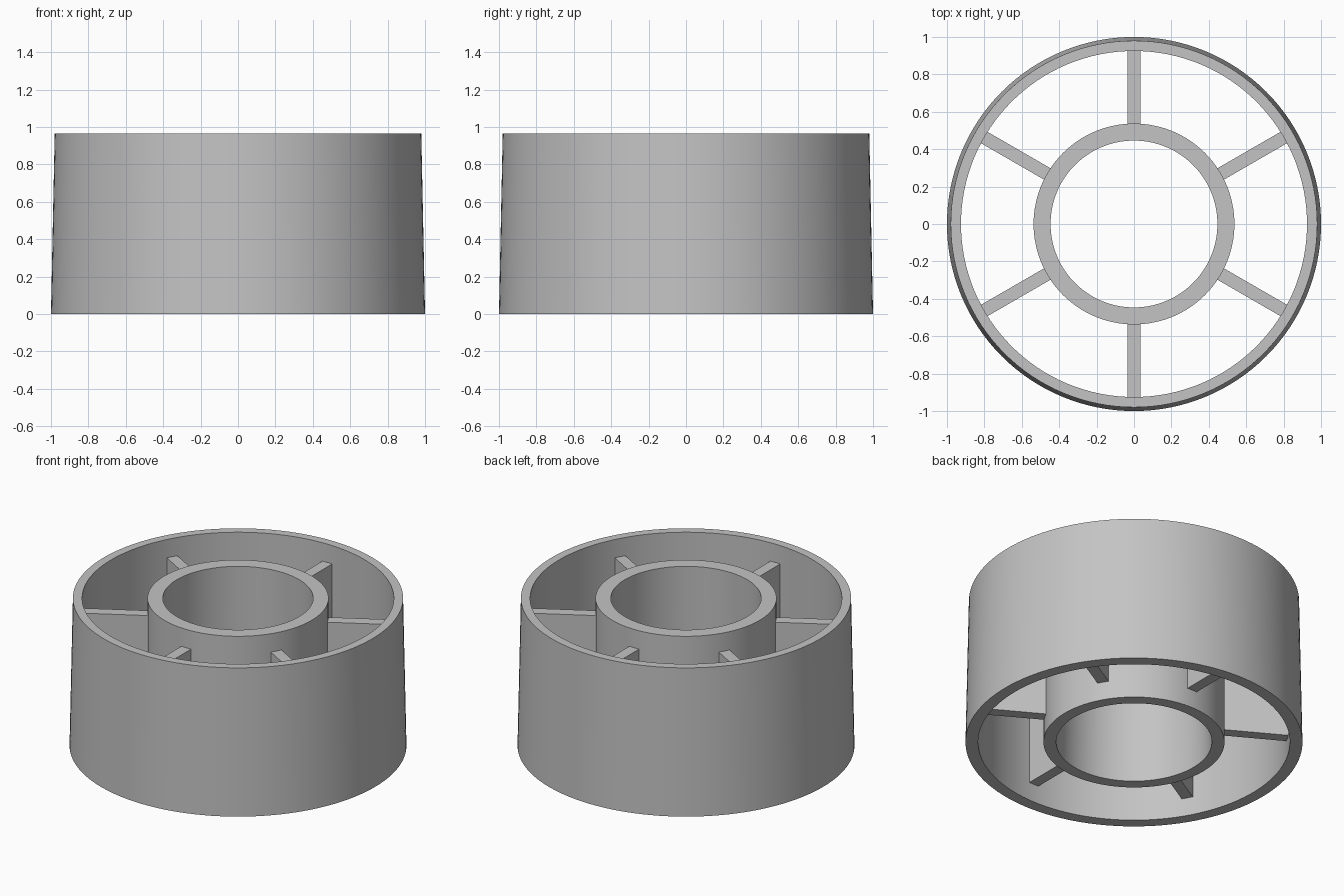
import bpy, bmesh, math
from mathutils import Matrix

cube = bpy.data.objects.get("Cube")
if cube:
    bpy.data.objects.remove(cube, do_unlink=True)

HEIGHT = 0.965
SEGMENTS = 128

grey = bpy.data.materials.new("plain_grey")
grey.use_nodes = True
colour = (0.55, 0.55, 0.55, 1)
grey.diffuse_color = colour
grey.node_tree.nodes["Principled BSDF"].inputs["Base Color"].default_value = colour


def finish(name, bm):
    bmesh.ops.recalc_face_normals(bm, faces=bm.faces)
    mesh = bpy.data.meshes.new(name)
    bm.to_mesh(mesh)
    bm.free()
    mesh.materials.append(grey)
    obj = bpy.data.objects.new(name, mesh)
    bpy.context.collection.objects.link(obj)
    return obj


def tube(name, profile):
    """Revolve a closed (radius, height) profile around the z axis."""
    bm = bmesh.new()
    rings = []
    for i in range(SEGMENTS):
        a = 2 * math.pi * i / SEGMENTS
        rings.append([bm.verts.new((r * math.cos(a), r * math.sin(a), z))
                      for r, z in profile])
    n = len(profile)
    for i, ring in enumerate(rings):
        following = rings[(i + 1) % SEGMENTS]
        for j in range(n):
            k = (j + 1) % n
            bm.faces.new((ring[j], following[j], following[k], ring[k]))
    obj = finish(name, bm)
    bpy.ops.object.select_all(action='DESELECT')
    obj.select_set(True)
    bpy.context.view_layer.objects.active = obj
    bpy.ops.object.shade_smooth_by_angle(angle=math.radians(30))


# Outer wall with a slight draft, and the hub with a bore that widens downwards
tube("outer_ring", [(1, 0), (0.98, HEIGHT), (0.925, HEIGHT), (0.925, 0)])
tube("hub", [(0.537, 0), (0.537, HEIGHT), (0.446, HEIGHT), (0.462, 0)])

# Six radial ribs, recessed equally from the top and bottom
inner, outer, width, gap = 0.52, 0.94, 0.07, 0.12
for i in range(6):
    bm = bmesh.new()
    place = (Matrix.Rotation(math.radians(30 + 60 * i), 4, 'Z')
             @ Matrix.Translation(((inner + outer) / 2, 0, HEIGHT / 2))
             @ Matrix.Diagonal((outer - inner, width, HEIGHT - 2 * gap, 1)))
    bmesh.ops.create_cube(bm, size=1, matrix=place)
    finish(f"rib_{i + 1}", bm)
